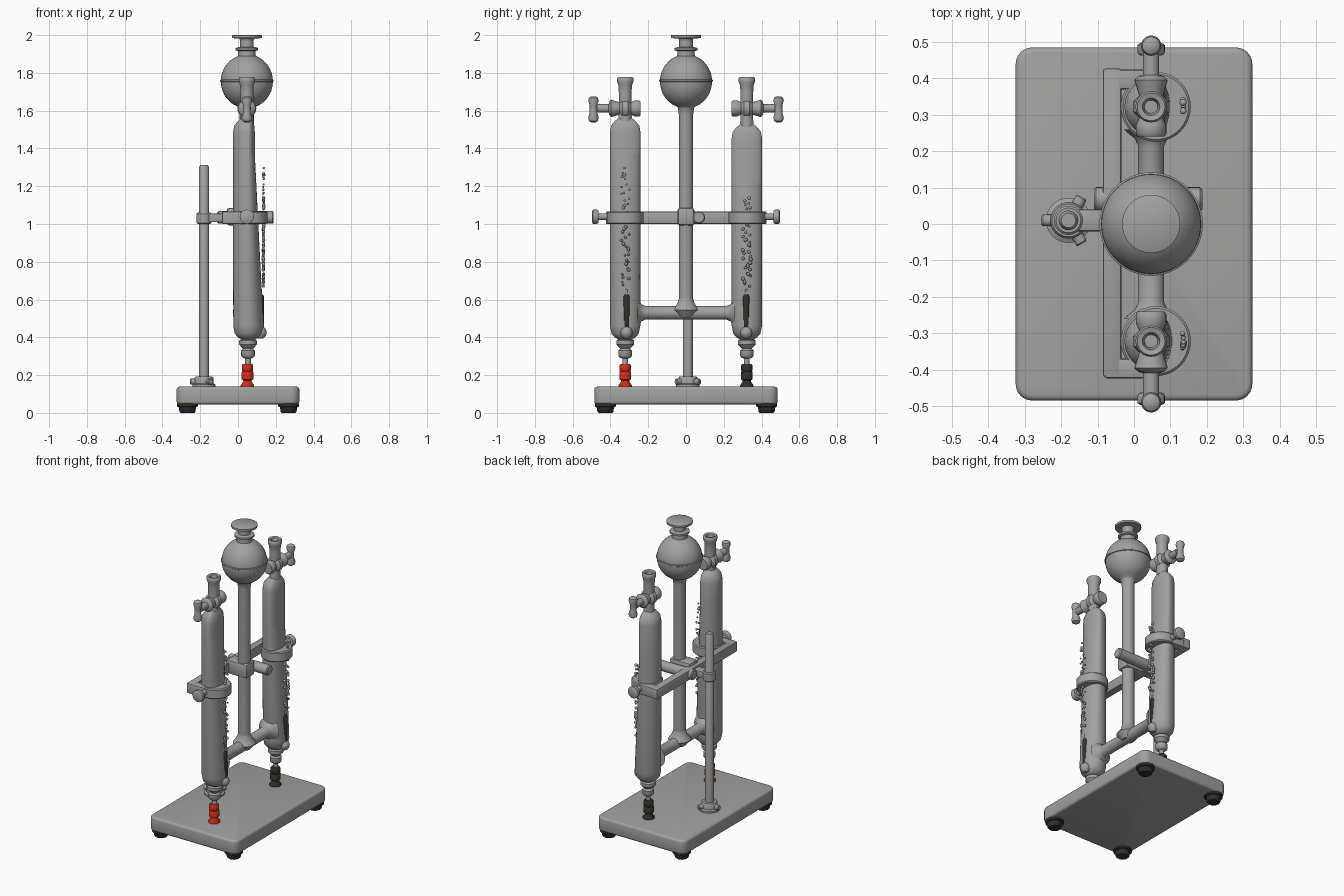
import bpy, bmesh, math, random
from mathutils import Vector

random.seed(4)
if "Cube" in bpy.data.objects:
    bpy.data.objects.remove(bpy.data.objects["Cube"])


def material(name, rgb):
    m = bpy.data.materials.new(name)
    m.use_nodes = True
    m.diffuse_color = (*rgb, 1)
    m.node_tree.nodes["Principled BSDF"].inputs["Base Color"].default_value = (*rgb, 1)
    return m


GREY = material("grey", (0.36, 0.365, 0.355))
RED = material("red", (0.65, 0.025, 0.01))
BLACK = material("black", (0.03, 0.03, 0.024))
CX = 0.047   # glassware axis
TX, TY = 0.055, 0.322   # gas tube axis


def finish(name, bm, mat, smooth=True):
    bmesh.ops.recalc_face_normals(bm, faces=bm.faces)
    me = bpy.data.meshes.new(name)
    bm.to_mesh(me)
    bm.free()
    ob = bpy.data.objects.new(name, me)
    bpy.context.collection.objects.link(ob)
    me.materials.append(mat)
    if smooth:
        bpy.ops.object.select_all(action='DESELECT')
        ob.select_set(True)
        bpy.context.view_layer.objects.active = ob
        bpy.ops.object.shade_smooth_by_angle(angle=math.radians(40))
    return ob


def lathe(name, profile, loc, axis=(0, 0, 1), mat=GREY, n=32, shape=None):
    """Revolve (radius, height) pairs around an axis through loc."""
    bm = bmesh.new()
    rot = Vector((0, 0, 1)).rotation_difference(Vector(axis))
    rings = []
    for r, h in profile:
        ring = []
        for i in range(n):
            a = math.tau * i / n
            p = Vector((r * math.cos(a), r * math.sin(a), h))
            if shape:
                p = shape(p)
            ring.append(bm.verts.new(rot @ p + Vector(loc)))
        rings.append(ring)
    for a, b in zip(rings, rings[1:]):
        for i in range(n):
            j = (i + 1) % n
            bm.faces.new((a[i], a[j], b[j], b[i]))
    bm.faces.new(rings[0])
    bm.faces.new(rings[-1])
    return finish(name, bm, mat)


def rod(name, r, start, end, mat=GREY, n=24):
    d = Vector(end) - Vector(start)
    c = min(0.006, r * 0.25)
    return lathe(name, [(r - c, 0), (r, c), (r, d.length - c), (r - c, d.length)],
                 start, d.normalized(), mat, n)


def box(name, lo, hi, bevel=0.006, mat=GREY):
    bm = bmesh.new()
    bmesh.ops.create_cube(bm, size=1)
    for v in bm.verts:
        v.co = Vector([(l + h) / 2 + c * (h - l) for c, l, h in zip(v.co, lo, hi)])
    bmesh.ops.bevel(bm, geom=bm.edges[:], offset=bevel, segments=2, affect='EDGES', profile=0.5)
    return finish(name, bm, mat)


# Base board: vertical corners rounded, then rim softened
bm = bmesh.new()
bmesh.ops.create_cube(bm, size=1)
for v in bm.verts:
    v.co = Vector((v.co.x * 0.65, v.co.y * 0.97, 0.092 + v.co.z * 0.094))
up = [e for e in bm.edges if abs(e.verts[0].co.z - e.verts[1].co.z) > 0.05]
bmesh.ops.bevel(bm, geom=up, offset=0.045, segments=6, affect='EDGES', profile=0.5)
rim = [e for e in bm.edges if abs(e.verts[0].co.z - e.verts[1].co.z) < 0.001]
bmesh.ops.bevel(bm, geom=rim, offset=0.015, segments=3, affect='EDGES', profile=0.5)
finish("base_board", bm, GREY)
for x in (-0.268, 0.268):
    for y in (-0.427, 0.427):
        lathe("foot", [(0.036, 0), (0.042, 0.006), (0.046, 0.03), (0.056, 0.034), (0.056, 0.05)],
              (x, y, 0), mat=BLACK, n=20)

# Stand rod, its socket and collar
SX, SY = -0.18, 0.01
lathe("stand_rod", [(0.027, 0), (0.027, 1.16), (0.02, 1.172)], (SX, SY, 0.14), n=20)
lathe("stand_socket", [(0.062, 0), (0.062, 0.012), (0.05, 0.018), (0.05, 0.048), (0.045, 0.055)],
      (SX, SY, 0.138))
for k in range(3):
    a = math.radians(180 + 120 * k)
    d = Vector((math.cos(a), math.sin(a), 0))
    c = Vector((SX, SY, 0.165))
    rod("socket_screw", 0.016, c + d * 0.04, c + d * 0.074, n=12)
rod("stand_collar", 0.04, (SX, SY, 1.0), (SX, SY, 1.06))

# Clamp holding the three glass tubes
box("clamp_bar", (-0.085, -0.42, 1.0), (-0.035, 0.427, 1.066))
box("clamp_link", (-0.16, -0.02, 1.01), (-0.07, 0.04, 1.055))
box("clamp_centre_block", (-0.06, -0.045, 0.992), (0.095, 0.045, 1.086), 0.015)
rod("clamp_thumb_rod", 0.033, (-0.11, 0.068, 1.035), (0.188, 0.068, 1.035))
for s in (-1, 1):
    ys = sorted((s * 0.37, s * 0.424))
    box("clamp_end_arm", (-0.08, ys[0], 1.0), (0.05, ys[1], 1.066))
    rod("clamp_ring", 0.096, (0.06, s * TY, 1.0), (0.06, s * TY, 1.066), n=40)
    lathe("clamp_screw", [(0.018, 0), (0.018, 0.06), (0.033, 0.062), (0.038, 0.07), (0.038, 0.09), (0.03, 0.095)],
          (CX, s * 0.402, 1.038), (0, s, 0), n=20)

# Central reservoir: riser, bulb, neck and lid
bulb = [(0.138 * math.cos(t), 1.755 + 0.143 * math.sin(t))
        for t in [math.radians(a) for a in range(-70, 71, 10)]]
lathe("reservoir", [(0.038, 0.53), (0.038, 1.58), (0.043, 1.615)] + bulb
      + [(0.046, 1.9), (0.046, 1.915), (0.06, 1.92), (0.06, 1.932), (0.036, 1.938), (0.036, 1.975)],
      (CX, 0, 0), n=48)
lathe("bulb_seam", [(0.137, 1.752), (0.142, 1.755), (0.142, 1.762), (0.137, 1.765)], (CX, 0, 0), n=48)
lathe("reservoir_lid", [(0.035, 1.97), (0.04, 1.982), (0.079, 1.984), (0.08, 1.988), (0.08, 1.998), (0.077, 2.0)],
      (CX, 0, 0), n=40)
# Cross tube flaring where it meets its neighbours
half = [(0.075, -0.26), (0.06, -0.247), (0.045, -0.235), (0.036, -0.215),
        (0.036, -0.08), (0.044, -0.06), (0.058, -0.042)]
half = half[:5] + [(0.036, 0.08)]
lathe("cross_tube", half + [(r, -h) for r, h in reversed(half[:4])], (CX, 0, 0.53), (0, 1, 0))
lathe("riser_flare", [(0.038, 0.505), (0.07, 0.545), (0.058, 0.562), (0.045, 0.58), (0.038, 0.605)], (CX, 0, 0))


# Graduated gas tubes with electrodes and stopcocks
def gas_tube(s, level, top, plug):
    y = s * TY

    # Slimmer front above the liquid level
    def slim(p):
        if p.z > level and p.x > 0:
            p.x *= 0.42
        return p

    lathe("gas_tube", [(0.03, 0.385), (0.055, 0.4), (0.072, 0.42), (0.08, 0.46), (0.081, level),
                       (0.081, level + 0.014), (0.081, top - 0.06), (0.075, top - 0.025),
                       (0.055, top), (0.036, top + 0.015), (0.032, top + 0.06)],
          (TX, y, 0), n=40, shape=slim)
    lathe("tube_end_fitting", [(0.03, 0.4), (0.036, 0.39), (0.047, 0.382), (0.047, 0.362), (0.034, 0.348),
                               (0.026, 0.34), (0.036, 0.33), (0.036, 0.302), (0.028, 0.292), (0.015, 0.288),
                               (0.015, 0.25)], (CX + 0.006, y, 0), n=24)
    lathe("terminal_plug", [(0.036, 0.138), (0.036, 0.146), (0.022, 0.165), (0.022, 0.172), (0.031, 0.178),
                            (0.031, 0.215), (0.027, 0.22), (0.03, 0.226), (0.03, 0.252), (0.024, 0.26)],
          (CX + 0.003, y, 0), mat=plug, n=20)
    # Electrode and its side nipple
    ey = y - s * 0.005 + 0.002
    lathe("electrode", [(0.015, 0.45), (0.017, 0.46), (0.017, 0.615), (0.01, 0.628)],
          (0.121, ey, 0), mat=BLACK, n=16)
    rod("electrode_tip", 0.006, (0.121, ey, 0.62), (0.121, ey, 0.655), n=10)
    lathe("electrode_seat", [(0.014, 0.395), (0.028, 0.408), (0.032, 0.425), (0.028, 0.442), (0.016, 0.455)],
          (0.12, ey, 0), n=20)
    # Bubbles rising along the front of the tube
    bm = bmesh.new()
    for i in range(42):
        off = random.uniform(-0.022, 0.022)
        r = random.uniform(0.005, 0.01)
        ret = bmesh.ops.create_icosphere(bm, subdivisions=2, radius=r)
        pos = Vector((TX + math.sqrt(0.081 ** 2 - off ** 2), y + off,
                      0.67 + (level - 0.74) * (i + random.random()) / 42))
        bmesh.ops.translate(bm, verts=ret["verts"], vec=pos)
    finish("bubbles", bm, GREY)
    # Stopcock: outlet, barrel, stem and paddle
    lathe("outlet", [(0.034, top), (0.034, 1.7), (0.036, 1.735), (0.043, 1.752), (0.043, 1.772),
                     (0.038, 1.778), (0.024, 1.774), (0.018, 1.745)], (CX, y, 0), n=24)
    lathe("stopcock_barrel", [(0.036, -0.082), (0.042, -0.074), (0.042, -0.05), (0.033, -0.03),
                              (0.05, -0.014), (0.05, 0.014), (0.033, 0.03), (0.04, 0.055), (0.046, 0.074),
                              (0.036, 0.084), (0.022, 0.088), (0.022, 0.15)],
          (CX, y, 1.612), (0, s, 0), n=24)
    paddle = [(0.012, -0.07), (0.024, -0.062), (0.028, -0.045), (0.02, -0.02), (0.02, 0.02),
              (0.028, 0.045), (0.024, 0.06), (0.012, 0.068)]
    lathe("stopcock_paddle", paddle, (CX, s * 0.49, 1.608), n=20)


gas_tube(-1, 1.368, 1.545, RED)
gas_tube(1, 1.212, 1.512, BLACK)
